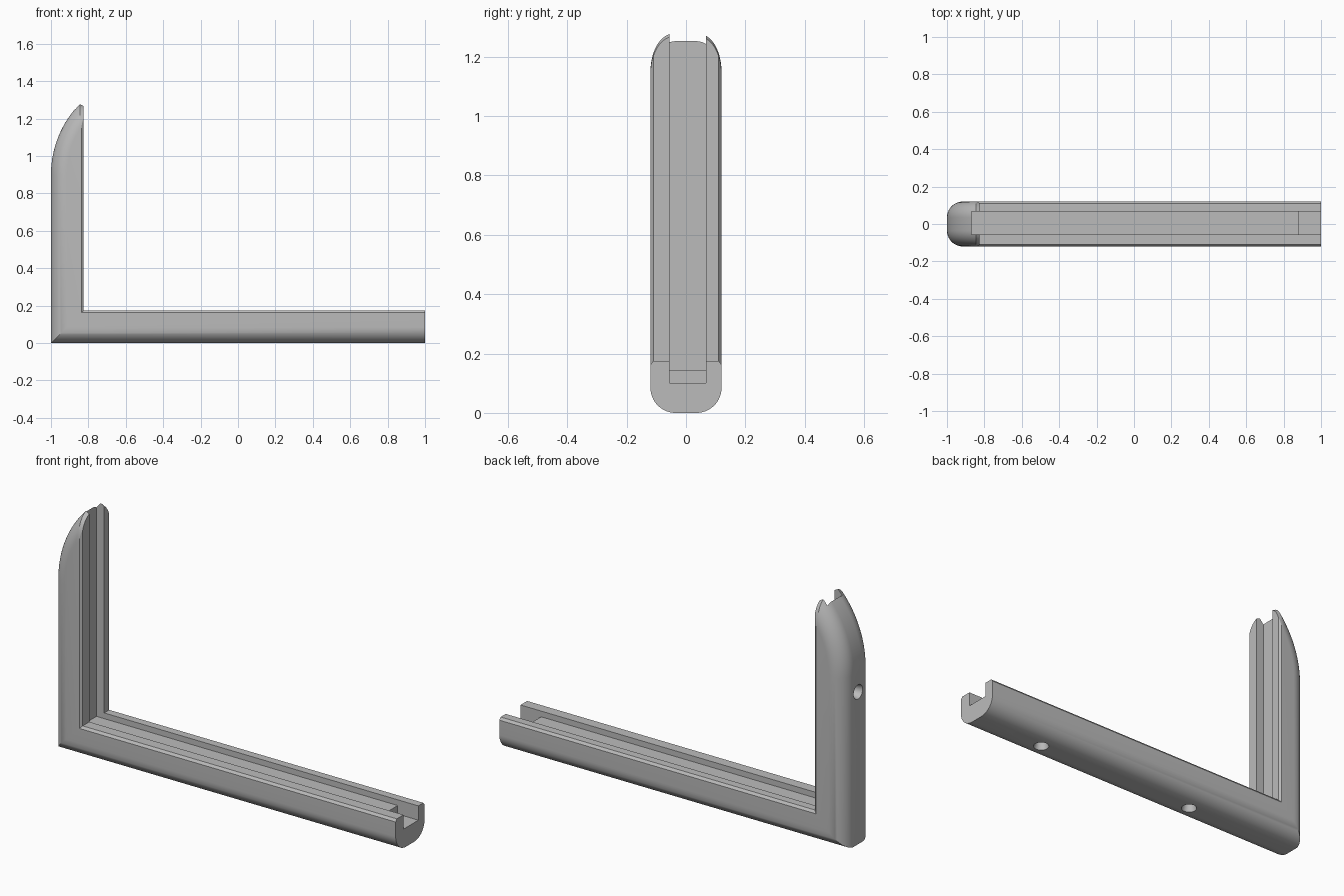
import bpy, bmesh
from math import radians, sin, cos, acos, pi
from mathutils import Matrix, Vector

cube = bpy.data.objects.get("Cube")
if cube:
    bpy.data.objects.remove(cube, do_unlink=True)

# Main dimensions
HALF_W, FILLET, LIP = 0.12, 0.085, 0.013
POST_IN, RAIL_TOP = -0.825, 0.175
ARC_R, ARC_Z, TIP_X = 0.544, 0.9, -0.845

grey = bpy.data.materials.new("plain grey")
grey.use_nodes = True
colour = (0.5, 0.5, 0.5, 1)
grey.diffuse_color = colour
grey.node_tree.nodes["Principled BSDF"].inputs["Base Color"].default_value = colour


def loft(name, slices):
    """Skin a stack of matching outlines and cap both ends."""
    bm = bmesh.new()
    rings = [[bm.verts.new(p) for p in ring] for ring in slices]
    for a, b in zip(rings, rings[1:]):
        for i in range(len(a)):
            j = (i + 1) % len(a)
            bm.faces.new((a[i], a[j], b[j], b[i]))
    bm.faces.new(rings[0])
    bm.faces.new(rings[-1])
    bmesh.ops.recalc_face_normals(bm, faces=bm.faces)
    return make_object(name, bm)


def make_object(name, bm):
    mesh = bpy.data.meshes.new(name)
    bm.to_mesh(mesh)
    bm.free()
    obj = bpy.data.objects.new(name, mesh)
    bpy.context.collection.objects.link(obj)
    mesh.materials.append(grey)
    return obj


def outline(y, inset, lip):
    """L-shaped side outline, with its outer edge drawn in by the rounding."""
    r = ARC_R - inset
    centre = ARC_R - 1
    end = acos((centre - TIP_X) / r)
    pts = [(1, inset), (inset - 1, inset)]
    pts += [(centre - r * cos(end * i / 16), ARC_Z + r * sin(end * i / 16)) for i in range(17)]
    pts += [(POST_IN - lip, pts[-1][1] - 0.01), (POST_IN - lip, RAIL_TOP - lip), (1, RAIL_TOP - lip)]
    return [(x, y, z) for x, z in pts]


# Bracket body: rail and post, mitred at the corner
half = []
for deg in list(range(0, 90, 7)) + [90]:
    t = radians(deg)
    y = HALF_W - FILLET * (1 - cos(t))
    half.append((y, FILLET * (1 - sin(t)), LIP * max(0, (y - 0.11) / 0.01)))
stations = [(-y, d, e) for y, d, e in half] + half[::-1]
bracket = loft("corner_bracket", [outline(*s) for s in stations])

# Channel along the inside, deeper at the open end of the rail
channel = [(1.1, 0.1), (0.88, 0.1), (0.88, 0.145), (-0.87, 0.145),
           (-0.87, 1.4), (-0.7, 1.4), (-0.7, 0.3), (1.1, 0.3)]
cutters = [loft("channel_cutter", [[(x, y, z) for x, z in channel] for y in (-0.055, 0.068)])]


# Blind tapered screw holes
def hole(name, place, inward):
    bm = bmesh.new()
    turn = Vector(inward).to_track_quat('Z', 'Y').to_matrix().to_4x4()
    bmesh.ops.create_cone(bm, cap_ends=True, segments=32, radius1=0.044, radius2=0.022,
                          depth=0.1, matrix=Matrix.Translation(place) @ turn)
    cutters.append(make_object(name, bm))


for x in (0.59, -0.35):
    hole("rail_hole_cutter", (x, 0, 0.02), (0, 0, 1))
hole("post_hole_cutter", (-0.98, 0, 0.8), (1, 0, 0))

# Cut, then smooth the rounded surfaces
bpy.context.view_layer.objects.active = bracket
for cutter in cutters:
    cutter.hide_render = True
    mod = bracket.modifiers.new("cut", 'BOOLEAN')
    mod.operation, mod.solver, mod.object = 'DIFFERENCE', 'EXACT', cutter
    bpy.ops.object.modifier_apply(modifier=mod.name)
    bpy.data.objects.remove(cutter, do_unlink=True)

bpy.ops.object.select_all(action='DESELECT')
bracket.select_set(True)
bpy.ops.object.shade_smooth_by_angle(angle=radians(25))
